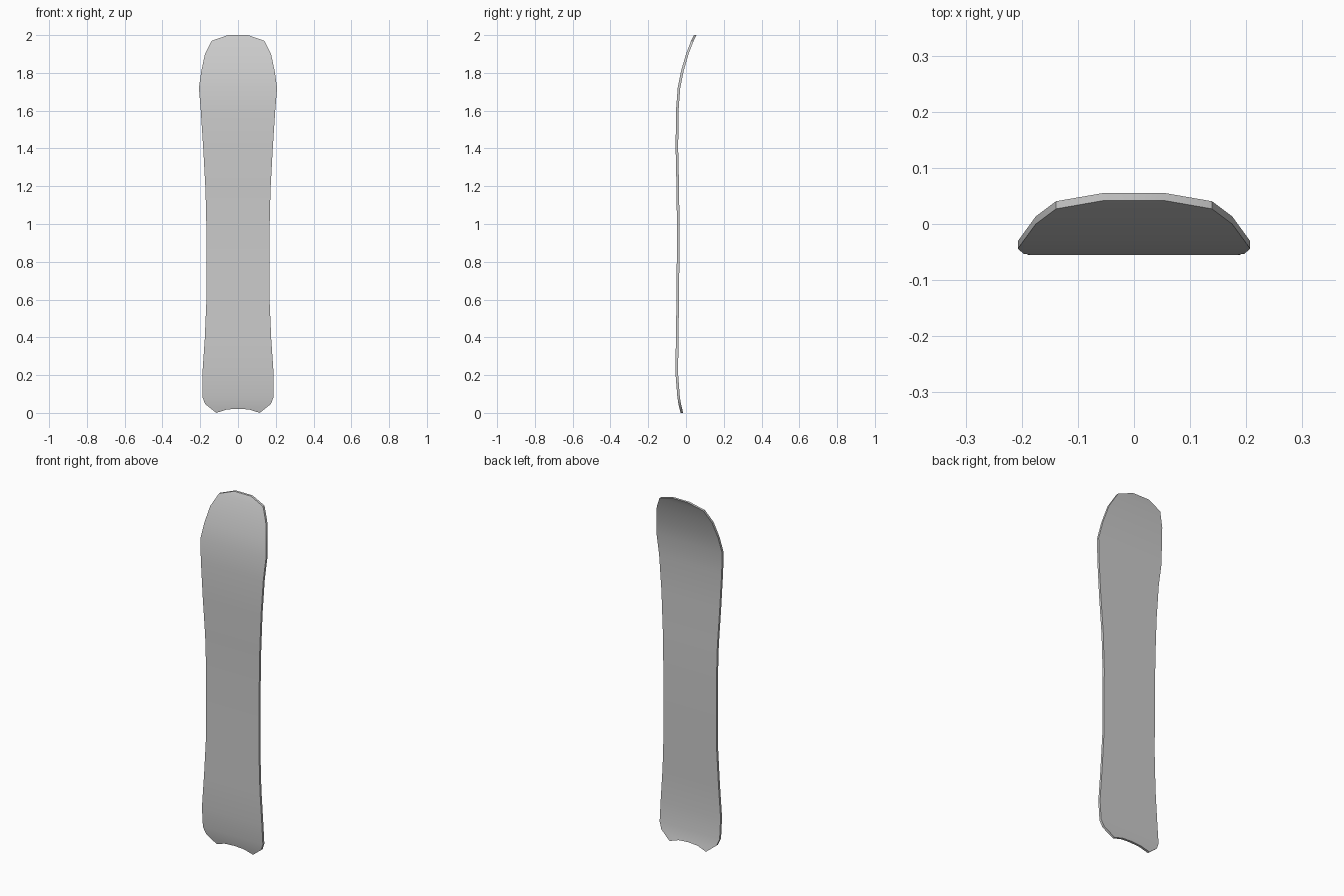
import bpy, bmesh, math

if "Cube" in bpy.data.objects:
    bpy.data.objects.remove(bpy.data.objects["Cube"])

# Cross rows from tip to tail: (height, half width, y of front face)
rows = [
    (2.00, 0.053, 0.042), (1.97, 0.139, 0.027), (1.90, 0.175, 0.000),
    (1.81, 0.194, -0.026), (1.72, 0.207, -0.044), (1.60, 0.197, -0.053),
    (1.40, 0.184, -0.055), (1.18, 0.172, -0.050), (0.97, 0.167, -0.048),
    (0.60, 0.167, -0.050), (0.39, 0.176, -0.054), (0.20, 0.189, -0.055),
    (0.085, 0.189, -0.046), (0.047, 0.174, -0.040),
]
# Notched tail edge, left to right: (x, z, y of front face)
tail = [(-0.115, 0.0, -0.029), (-0.06, 0.018, -0.033), (0, 0.022, -0.034),
        (0.06, 0.018, -0.033), (0.115, 0.0, -0.029)]
THICK = 0.0135

bm = bmesh.new()


def skin(offset):
    """One face sheet of the board: returns its boundary loop."""
    left = [bm.verts.new((-w, y + offset, z)) for z, w, y in rows]
    right = [bm.verts.new((w, y + offset, z)) for z, w, y in rows]
    end = [bm.verts.new((x, y + offset, z)) for x, z, y in tail]
    for i in range(len(rows) - 1):
        bm.faces.new((left[i], left[i + 1], right[i + 1], right[i]))
    bm.faces.new([left[-1]] + end + [right[-1]])
    return left + end + right[::-1]


# Front and back sheets joined by the side wall
front = skin(0)
back = skin(THICK)
n = len(front)
for i in range(n):
    j = (i + 1) % n
    bm.faces.new((front[i], front[j], back[j], back[i]))
bmesh.ops.recalc_face_normals(bm, faces=bm.faces)

mesh = bpy.data.meshes.new("snowboard_deck")
bm.to_mesh(mesh)
bm.free()
board = bpy.data.objects.new("snowboard_deck", mesh)
bpy.context.collection.objects.link(board)

# Smooth across the bends, crisp at the side wall
bpy.context.view_layer.objects.active = board
board.select_set(True)
bpy.ops.object.shade_smooth_by_angle(angle=math.radians(30))
